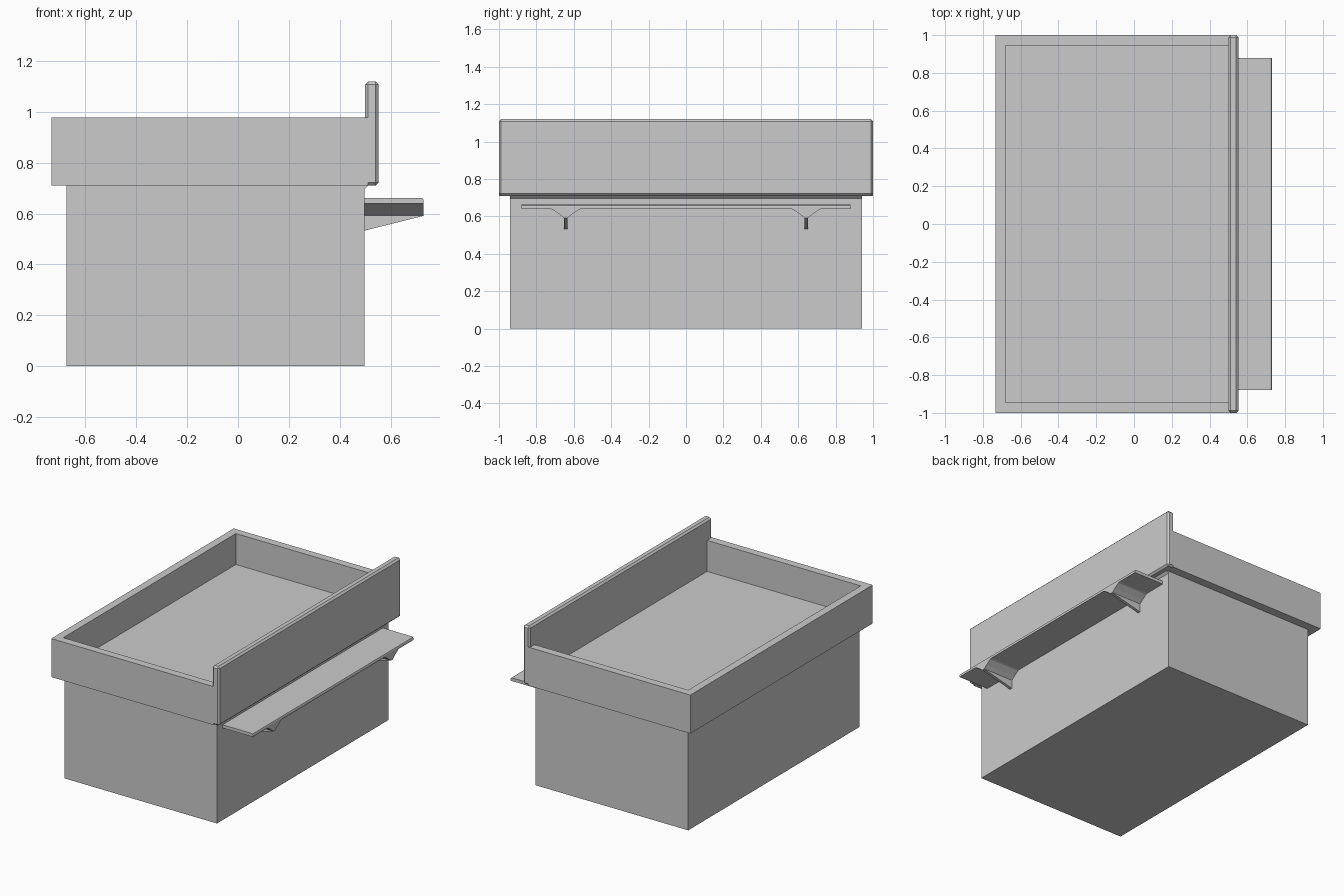
import bpy, bmesh
from mathutils import Vector

if "Cube" in bpy.data.objects:
    bpy.data.objects.remove(bpy.data.objects["Cube"])


def finish(name, bm):
    bmesh.ops.recalc_face_normals(bm, faces=bm.faces)
    mesh = bpy.data.meshes.new(name)
    bm.to_mesh(mesh)
    bm.free()
    obj = bpy.data.objects.new(name, mesh)
    bpy.context.collection.objects.link(obj)
    return obj


def prism(points, axis, start, end):
    """Extrude a 2D profile along y (points are x,z) or x (points are y,z)."""
    bm = bmesh.new()
    if axis == 'y':
        verts = [bm.verts.new((a, start, z)) for a, z in points]
        step = Vector((0, end - start, 0))
    else:
        verts = [bm.verts.new((start, a, z)) for a, z in points]
        step = Vector((end - start, 0, 0))
    face = bm.faces.new(verts)
    ext = bmesh.ops.extrude_face_region(bm, geom=[face], use_keep_orig=True)
    moved = [g for g in ext['geom'] if isinstance(g, bmesh.types.BMVert)]
    bmesh.ops.translate(bm, verts=moved, vec=step)
    bmesh.ops.recalc_face_normals(bm, faces=bm.faces)
    return bm


def box(x0, x1, y0, y1, z0, z1):
    return prism([(x0, z0), (x1, z0), (x1, z1), (x0, z1)], 'y', y0, y1)


WALL, TIP = 0.497, 0.73

# Base cabinet with a small flare under the back panel
finish("base", prism([(-0.675, 0), (WALL, 0), (WALL, 0.695), (0.512, 0.71),
                      (-0.675, 0.71)], 'y', -0.94, 0.94))

# Open tray: inset the top, widen toward the back panel, sink the floor
bm = box(-0.733, 0.512, -1, 1, 0.71, 0.977)
top = max(bm.faces, key=lambda f: f.calc_center_median().z)
bmesh.ops.inset_region(bm, faces=[top], thickness=0.054, use_even_offset=True)
for v in top.verts:
    if v.co.x > 0:
        v.co.x = 0.505
ext = bmesh.ops.extrude_discrete_faces(bm, faces=[top])
bmesh.ops.translate(bm, verts=ext['faces'][0].verts, vec=(0, 0, -0.215))
finish("tray", bm)

# Tall chamfered back panel
bm = box(0.5, 0.553, -1, 1, 0.71, 1.12)
bmesh.ops.bevel(bm, geom=bm.edges[:], offset=0.012, segments=1, affect='EDGES')
finish("back_panel", bm)

# Shelf with a slightly eased outer edge
finish("shelf", prism([(WALL, 0.64), (TIP, 0.64), (TIP, 0.652), (0.727, 0.659),
                       (0.72, 0.662), (WALL, 0.662)], 'y', -0.88, 0.88))

# Shelf brackets: curved flare above a tapering rib, mirrored about y = 0
half = [(0.083, 0.64), (0.07, 0.636), (0.035, 0.612), (0.01, 0.592)]
for side, label in ((-1, "front"), (1, "rear")):
    c = side * 0.643
    flare = [(c + h, z) for h, z in half] + [(c - h, z) for h, z in reversed(half)]
    finish(label + "_bracket_flare", prism(flare, 'x', WALL, TIP))
    finish(label + "_bracket_rib",
           prism([(WALL, 0.533), (TIP, 0.591), (TIP, 0.592), (WALL, 0.592)],
                 'y', c - 0.01, c + 0.01))
